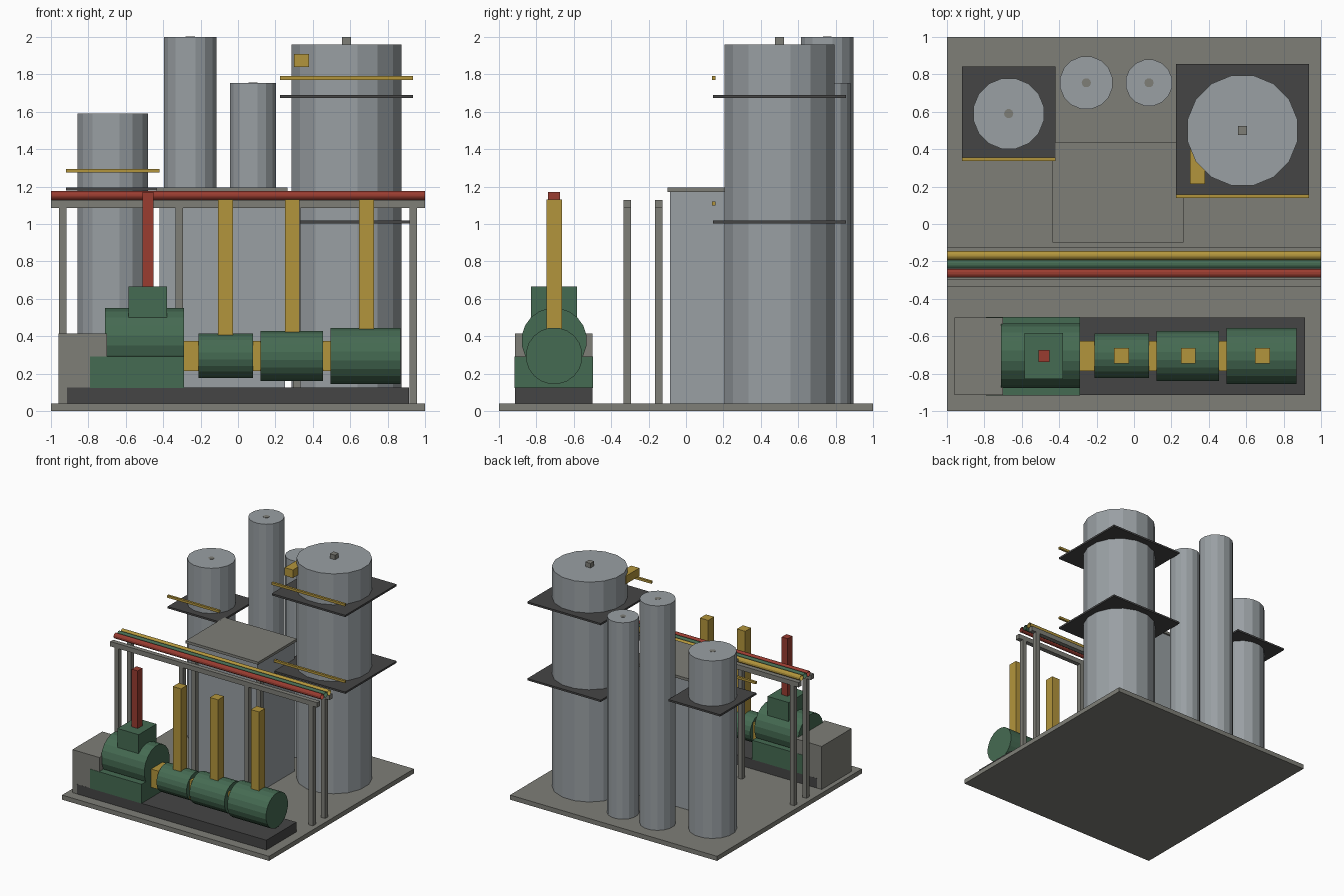
import bpy, bmesh, math
from mathutils import Matrix, Vector

cube = bpy.data.objects.get("Cube")
if cube:
    bpy.data.objects.remove(cube, do_unlink=True)


def material(name, r, g, b):
    m = bpy.data.materials.new(name)
    m.use_nodes = True
    m.diffuse_color = (r, g, b, 1)
    m.node_tree.nodes["Principled BSDF"].inputs["Base Color"].default_value = (r, g, b, 1)
    return m


STEEL = material("brushed steel", .32, .35, .37)
GREY = material("warm grey", .21, .21, .185)
DARK = material("charcoal", .06, .06, .06)
GREEN = material("machine green", .06, .145, .085)
YELLOW = material("ochre yellow", .45, .3, .045)
RED = material("brick red", .32, .045, .03)


def finish(name, bm, mat):
    mesh = bpy.data.meshes.new(name)
    bm.to_mesh(mesh)
    bm.free()
    mesh.materials.append(mat)
    ob = bpy.data.objects.new(name, mesh)
    bpy.context.collection.objects.link(ob)
    return ob


def box(name, mat, xs, ys, zs):
    """Box from its (min, max) range on each axis."""
    lo, hi = Vector((xs[0], ys[0], zs[0])), Vector((xs[1], ys[1], zs[1]))
    bm = bmesh.new()
    bmesh.ops.create_cube(bm, size=1, matrix=Matrix.Translation((lo + hi) / 2)
                          @ Matrix.Diagonal((hi - lo).to_4d()))
    return finish(name, bm, mat)


def around(c, half):
    return (c - half, c + half)


def cylinder(name, mat, centre, radius, length, axis="Z", sides=16, caps=True):
    turn = Matrix.Rotation(math.pi / sides, 4, "Z")
    if axis == "X":
        turn = Matrix.Rotation(math.pi / 2, 4, "Y") @ turn
    bm = bmesh.new()
    bmesh.ops.create_cone(bm, cap_ends=caps, segments=sides, radius1=radius, radius2=radius,
                          depth=length, matrix=Matrix.Translation(centre) @ turn)
    return finish(name, bm, mat)


FLOOR = .04
box("base_slab", GREY, (-1, 1), (-1, 1), (0, FLOOR))

# Vertical vessels with small top vents
vessels = {
    "short_vessel": (-.67, .59, .192, 1.59),
    "tall_column": (-.255, .755, .143, 2.0),
    "slim_column": (.08, .755, .126, 1.755),
    "main_vessel": (.58, .5, .3, 1.96),
}
for name, (x, y, r, top) in vessels.items():
    cylinder(name, STEEL, (x, y, (FLOOR + top) / 2), r, top - FLOOR)
    cylinder(name + "_vent", GREY, (x, y, top - .002), .025, .008, sides=10)
box("main_vessel_cap", GREY, around(.58, .025), around(.5, .025), (1.95, 2))
box("main_vessel_valve", YELLOW, (.3, .38), (.215, .4), (1.84, 1.91))


# Square access platforms, each with a front rail
def platform(name, x, y, half, z):
    box(name, DARK, around(x, half), around(y, half), around(z, .008))
    box(name + "_rail", YELLOW, around(x, half), around(y - half + .003, .01),
        around(z + .098, .01))


platform("upper_platform", .58, .5, .355, 1.682)
platform("lower_platform", .58, .5, .355, 1.012)
platform("short_vessel_platform", -.67, .593, .25, 1.187)

# Central housing
box("housing_body", STEEL, (-.42, .25), (-.085, .42), (FLOOR, 1.175))
box("housing_roof", GREY, (-.435, .265), (-.1, .435), (1.172, 1.195))

# Pipe rack
for side, y in (("front", -.315), ("rear", -.145)):
    box(side + "_rack_beam", GREY, (-1, 1), around(y, .02), (1.085, 1.127))
    for i, x in enumerate((-.938, -.315, .315, .938)):
        box(f"{side}_rack_leg_{i + 1}", GREY, around(x, .02), around(y, .02), (FLOOR, 1.09))
for name, mat, y in (("red", RED, -.264), ("green", GREEN, -.216), ("yellow", YELLOW, -.168)):
    cylinder(name + "_rack_pipe", mat, (0, y, 1.152), .024, 2, "X", 12, caps=False)

# Machine skid and cabinet
SKID_Y = (-.915, -.5)
AXIS_Y = -.705
box("machine_skid", DARK, (-.915, .915), SKID_Y, (FLOOR, .125))
box("control_cabinet", GREY, (-.96, -.7), (-.914, -.501), (FLOOR, .415))

# Driver unit with stack
box("driver_base", GREEN, (-.79, -.29), (-.917, -.498), (.124, .292))
cylinder("driver_casing", GREEN, (-.5, AXIS_Y, .377), .175, .42, "X", 20)
box("driver_hood", GREEN, (-.585, -.38), around(AXIS_Y, .123), (.45, .667))
box("exhaust_stack", RED, around(-.482, .029), around(AXIS_Y, .032), (.66, 1.17))

# Compressor train with outlet risers
SHAFT_Z = .295
box("drive_shaft", YELLOW, (-.3, .6), around(AXIS_Y, .08), around(SHAFT_Z, .08))
train = ((-.21, .08, .12, -.067), (.12, .455, .135, .29), (.495, .87, .152, .686))
for i, (x0, x1, r, riser_x) in enumerate(train):
    cylinder(f"compressor_{i + 1}", GREEN, ((x0 + x1) / 2, AXIS_Y, SHAFT_Z), r, x1 - x0, "X", 20)
    box(f"riser_{i + 1}", YELLOW, around(riser_x, .04), around(AXIS_Y, .041),
        (SHAFT_Z, 1.13))
